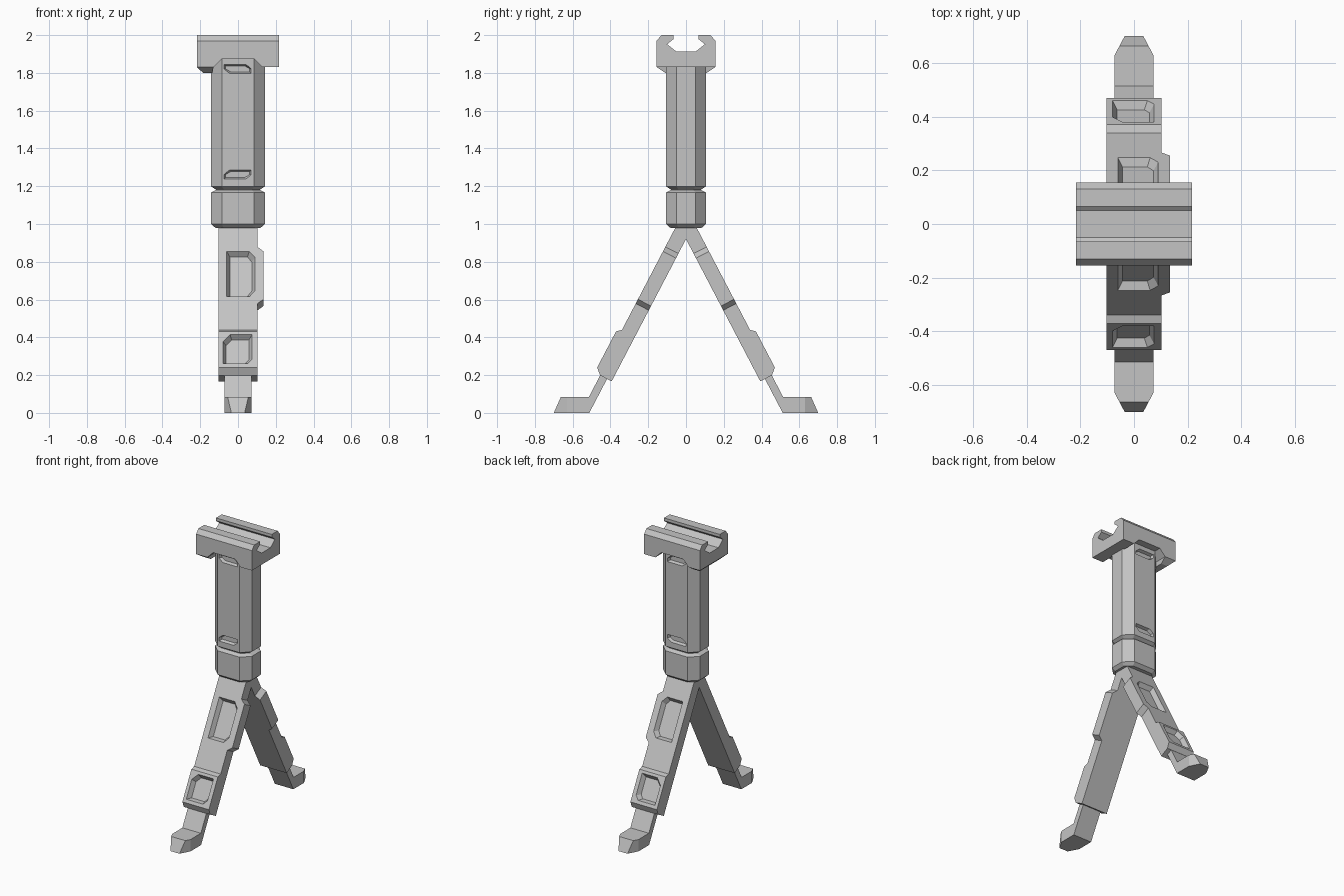
import bpy
import bmesh

if "Cube" in bpy.data.objects:
    bpy.data.objects.remove(bpy.data.objects["Cube"])

grey = bpy.data.materials.new("plain grey")
grey.use_nodes = True
grey.diffuse_color = (0.55, 0.55, 0.55, 1)
grey.node_tree.nodes["Principled BSDF"].inputs["Base Color"].default_value = grey.diffuse_color


def loft(name, rings):
    """Closed solid through rings that share one point count."""
    bm = bmesh.new()
    loops = [[bm.verts.new(p) for p in ring] for ring in rings]
    for a, b in zip(loops, loops[1:]):
        for i in range(len(a)):
            j = (i + 1) % len(a)
            bm.faces.new((a[i], a[j], b[j], b[i]))
    bm.faces.new(loops[0])
    bm.faces.new(loops[-1])
    bmesh.ops.recalc_face_normals(bm, faces=bm.faces)
    mesh = bpy.data.meshes.new(name)
    bm.to_mesh(mesh)
    bm.free()
    mesh.materials.append(grey)
    obj = bpy.data.objects.new(name, mesh)
    bpy.context.collection.objects.link(obj)
    return obj


def apply(obj, mod):
    bpy.context.view_layer.objects.active = obj
    bpy.ops.object.modifier_apply(modifier=mod.name)


def cut(obj, cutter):
    mod = obj.modifiers.new("cut", "BOOLEAN")
    mod.operation = "DIFFERENCE"
    mod.solver = "EXACT"
    mod.object = cutter
    apply(obj, mod)
    bpy.data.objects.remove(cutter)


def mirror_y(obj):
    mod = obj.modifiers.new("mirror", "MIRROR")
    mod.use_axis = (False, True, False)
    mod.use_mirror_merge = False
    apply(obj, mod)


def inset(points, d):
    """Shrink an outline by d on every side of its bounds."""
    us, vs = zip(*points)
    cu, cv = (max(us) + min(us)) / 2, (max(vs) + min(vs)) / 2
    fu, fv = 1 - 2 * d / (max(us) - min(us)), 1 - 2 * d / (max(vs) - min(vs))
    return [(cu + (u - cu) * fu, cv + (v - cv) * fv) for u, v in points]


def pocket(obj, outline, place, depth, slope):
    """Sink a pocket with sloping walls; place(u, v, height) gives the point."""
    cut(obj, loft("pocket_cutter", [
        [place(u, v, 0.01) for u, v in inset(outline, -slope * 0.01 / depth)],
        [place(u, v, -depth) for u, v in inset(outline, slope)]]))


# Rail clamp on top
half = [(0.155, 1.83), (0.155, 1.97), (0.13, 2.0), (0.065, 2.0),
        (0.065, 1.98), (0.10, 1.952), (0.05, 1.912)]
clamp = half + [(-y, z) for y, z in reversed(half)]
rail = loft("rail_clamp", [[(x, y, z) for y, z in clamp] for x in (-0.217, 0.217)])
notch = [(-0.15, 1.81), (-0.13, 1.83), (-0.085, 1.875),
         (0.085, 1.875), (0.13, 1.83), (0.15, 1.81)]
cut(rail, loft("notch_cutter", [[(x, y, z) for x, z in notch] for y in (-0.3, 0.3)]))


def rect(x0, x1, y, z):
    return [(x0, -y, z), (x1, -y, z), (x1, y, z), (x0, y, z)]


loft("clamp_lug", [rect(-0.217, -0.13, 0.155, 1.83), rect(-0.185, -0.135, 0.11, 1.80)])


# Eight-sided grip and collar
def octagon(z, d):
    quarter = [(0.142 - d, 0.05 - d * 0.4), (0.085 - d * 0.4, 0.105 - d)]
    side = quarter + [(-x, y) for x, y in reversed(quarter)]
    return [(x, y, z) for x, y in side + [(-x, -y) for x, y in side]]


loft("collar", [octagon(z, d) for z, d in
                ((0.98, 0.022), (1.0, 0), (1.167, 0), (1.18, 0.025), (1.182, 0.025))])
grip = loft("grip", [octagon(z, d) for z, d in
                     ((1.175, 0.025), (1.182, 0.025), (1.199, 0), (1.89, 0))])
upper_slot = [(-0.073, 1.845), (0.04, 1.845), (0.07, 1.822),
              (0.07, 1.797), (-0.042, 1.797), (-0.073, 1.82)]
lower_slot = [(x, 3.083 - z) for x, z in upper_slot]
for slot in (upper_slot, lower_slot):
    for side in (-1, 1):
        pocket(grip, slot, lambda x, z, h: (x, side * (0.105 + h), z), 0.02, 0.008)


# Splayed legs: s runs down the leg, n points out of its front face
def on_leg(x, s, n):
    return (x, -0.463 * s - 0.886 * n, 0.92 - 0.886 * s + 0.463 * n)


leg_side = [(-0.06, 0), (-0.06, 0.078), (0.583, 0.078), (0.605, 0.102),
            (0.821, 0.102), (0.85, 0.069), (0.85, 0)]
leg = loft("legs", [[on_leg(x, s, n) for s, n in leg_side] for x in (-0.103, 0.103)])
upper_pocket = [(-0.06, 0.114), (0.06, 0.114), (0.09, 0.15),
                (0.09, 0.348), (0.06, 0.385), (-0.06, 0.385)]
lower_pocket = [(-0.08, 0.666), (-0.042, 0.624), (0.075, 0.624),
                (0.075, 0.769), (0.05, 0.798), (-0.08, 0.798)]
for outline, top in ((upper_pocket, 0.078), (lower_pocket, 0.102)):
    pocket(leg, outline, lambda x, s, h: on_leg(x, s, top + h), 0.03, 0.017)
mirror_y(leg)

# Raised edge on one side of each leg
flange = [(0.10, 0.084), (0.135, 0.114), (0.135, 0.40), (0.10, 0.428)]
mirror_y(loft("leg_flanges", [[on_leg(x, s, n) for x, s in flange] for n in (0, 0.078)]))

# Shins and feet with chamfered toes
foot_side = [(-0.512, 0), (-0.70, 0), (-0.663, 0.083), (-0.515, 0.083),
             (-0.422, 0.26), (-0.387, 0.239)]
foot = loft("feet", [[(x, y, z) for y, z in foot_side] for x in (-0.072, 0.072)])
for side in (-1, 1):
    toe = [(side * 0.035, -0.70), (side * 0.072, -0.63), (side * 0.109, -0.56),
           (side * 0.2, -0.8), (side * 0.0085, -0.75)]
    cut(foot, loft("toe_cutter", [[(x, y, z) for x, y in toe] for z in (-0.1, 0.2)]))
mirror_y(foot)
